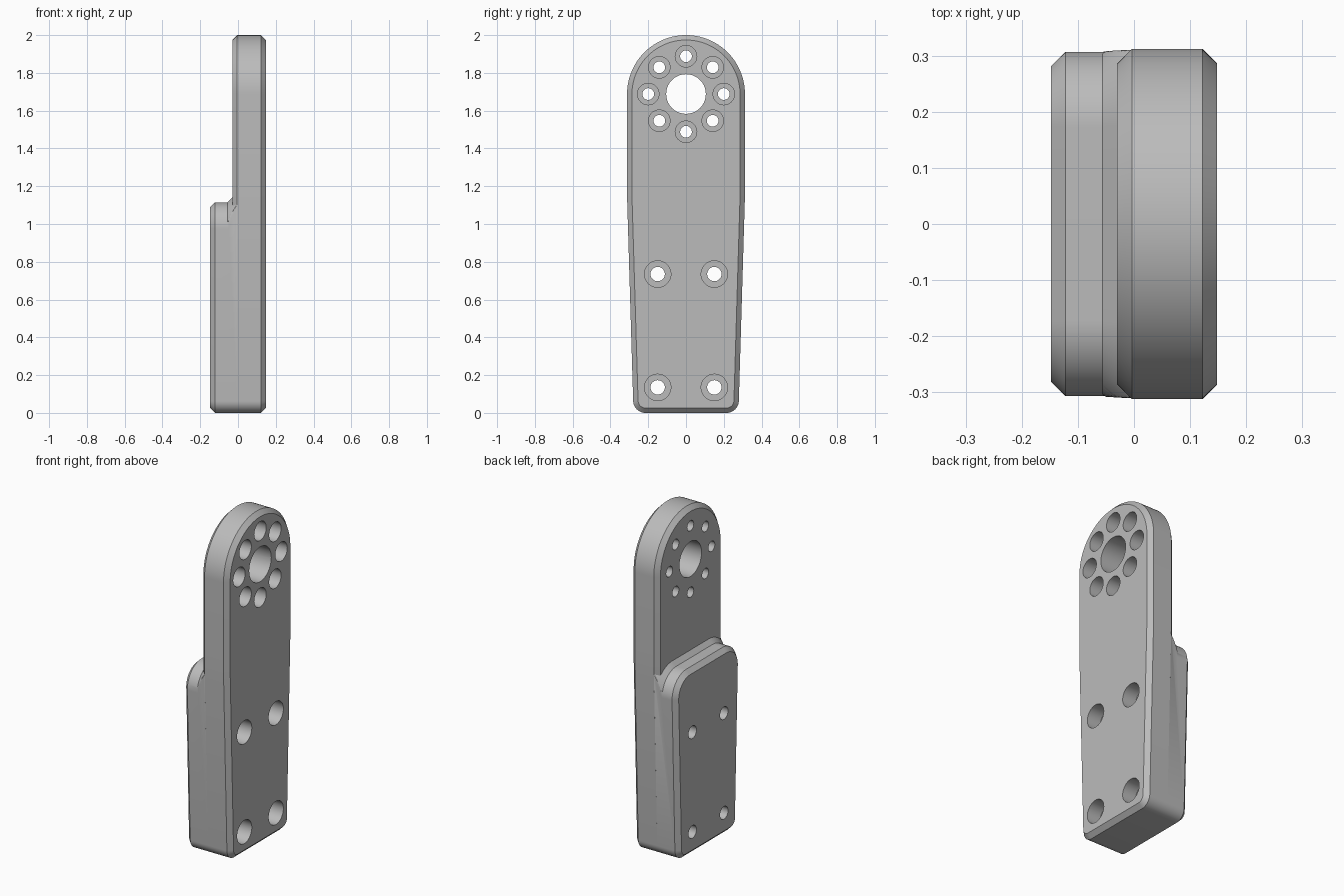
import bpy, bmesh
from math import sin, cos, tan, radians, pi, sqrt

if "Cube" in bpy.data.objects:
    bpy.data.objects.remove(bpy.data.objects["Cube"])

TAPER = 1.7            # lean of the lower sides, degrees
HALF_W, KINK_Z = 0.312, 1.15
ARCH_Z = 2 - HALF_W
CHAMFER = 0.026
STEP_X = -0.03         # face of the thin upper plate


def side(z):
    """Half width of the arm at height z."""
    return HALF_W - max(0, KINK_Z - z) * tan(radians(TAPER))


def arc(cy, cz, r, a0, a1, n):
    angles = [radians(a0 + (a1 - a0) * i / n) for i in range(n + 1)]
    return [(cy + r * cos(a), cz + r * sin(a)) for a in angles]


def tangent_y(cz, r):
    """Centre of a corner arc that touches the tapered side."""
    return side(cz) - r / cos(radians(TAPER))


def mirrored(half):
    right = [p for p in half if p[0] > 1e-5]
    top = [p for p in half if p[0] <= 1e-5]
    return right + top + [(-y, z) for y, z in reversed(right)]


def bottom_corner(d):
    r = 0.065
    return arc(tangent_y(r, r), r, r + d, -90, -TAPER, 10)


def plate_outline(d):
    return mirrored(bottom_corner(d)
                    + arc(HALF_W - 0.3, KINK_Z, 0.3 + d, -TAPER, 0, 1)
                    + arc(0, ARCH_Z, HALF_W + d, 0, 90, 32))


def block_outline(d, flare=0):
    r, cz = 0.135, 0.98
    top = arc(tangent_y(cz, r), cz, r + d + flare, -TAPER, 90, 32)
    if flare:
        top = [(min(y, side(z)), z) for y, z in top]
    return mirrored(bottom_corner(d) + top)


def loft(bm, sections):
    """Closed skin through (x, outline) sections."""
    rings = [[bm.verts.new((x, y, z)) for y, z in pts] for x, pts in sections]
    n = len(rings[0])
    for a, b in zip(rings, rings[1:]):
        for i in range(n):
            j = (i + 1) % n
            bm.faces.new((a[i], a[j], b[j], b[i]))
    bm.faces.new(rings[0])
    bm.faces.new(rings[-1])


def make_object(name, bm):
    bmesh.ops.recalc_face_normals(bm, faces=bm.faces)
    mesh = bpy.data.meshes.new(name)
    bm.to_mesh(mesh)
    bm.free()
    obj = bpy.data.objects.new(name, mesh)
    bpy.context.collection.objects.link(obj)
    return obj


def combine(target, tool, operation):
    mod = target.modifiers.new(operation, 'BOOLEAN')
    mod.operation, mod.object, mod.solver = operation, tool, 'EXACT'
    bpy.context.view_layer.objects.active = target
    bpy.ops.object.modifier_apply(modifier=mod.name)
    bpy.data.objects.remove(tool)


# Full-height plate with chamfered rims
bm = bmesh.new()
loft(bm, [(STEP_X, plate_outline(-CHAMFER)), (STEP_X + CHAMFER, plate_outline(0)),
          (0.148 - CHAMFER, plate_outline(0)), (0.148, plate_outline(-CHAMFER))])
arm = make_object("mounting_arm", bm)

# Thick lower block, flaring into the plate above its rounded top
bm = bmesh.new()
start = STEP_X - CHAMFER
flares = [2 * CHAMFER * i / 8 for i in range(9)]
loft(bm, [(-0.148, block_outline(-CHAMFER)), (-0.148 + CHAMFER, block_outline(0))]
     + [(start + f, block_outline(0, f)) for f in flares])
combine(arm, make_object("lower_block", bm), 'UNION')

# Bolt holes with counterbores on the +x face, and the centre bore
bm = bmesh.new()


def hole(y, z, r, bore=None, depth=0.0):
    steps = [(-0.3, r), (0.3, r)]
    if bore:
        floor = 0.148 - depth
        steps = [(-0.3, r), (floor, r), (floor, bore), (0.3, bore)]
    loft(bm, [(x, arc(y, z, rad, 0, 360, 40)[:-1]) for x, rad in steps])


hole(0, ARCH_Z, 0.105)
for k in range(8):
    hole(0.2 * cos(k * pi / 4), ARCH_Z + 0.2 * sin(k * pi / 4), 0.031, 0.057, 0.09)
for y in (-0.15, 0.15):
    for z in (0.135, 0.735):
        hole(y, z, 0.038, 0.07, 0.09)
combine(arm, make_object("hole_cutter", bm), 'DIFFERENCE')

# Merge coplanar faces, then smooth the curved walls
bm = bmesh.new()
bm.from_mesh(arm.data)
bmesh.ops.remove_doubles(bm, verts=bm.verts, dist=1e-5)
bmesh.ops.dissolve_limit(bm, angle_limit=radians(0.1), verts=bm.verts, edges=bm.edges)
bm.to_mesh(arm.data)
bm.free()

metal = bpy.data.materials.new("plain grey")
metal.use_nodes = True
grey = (0.5, 0.5, 0.5, 1)
metal.diffuse_color = grey
metal.node_tree.nodes["Principled BSDF"].inputs["Base Color"].default_value = grey
arm.data.materials.clear()
arm.data.materials.append(metal)

bpy.ops.object.select_all(action='DESELECT')
arm.select_set(True)
bpy.context.view_layer.objects.active = arm
bpy.ops.object.shade_smooth_by_angle(angle=radians(25))
